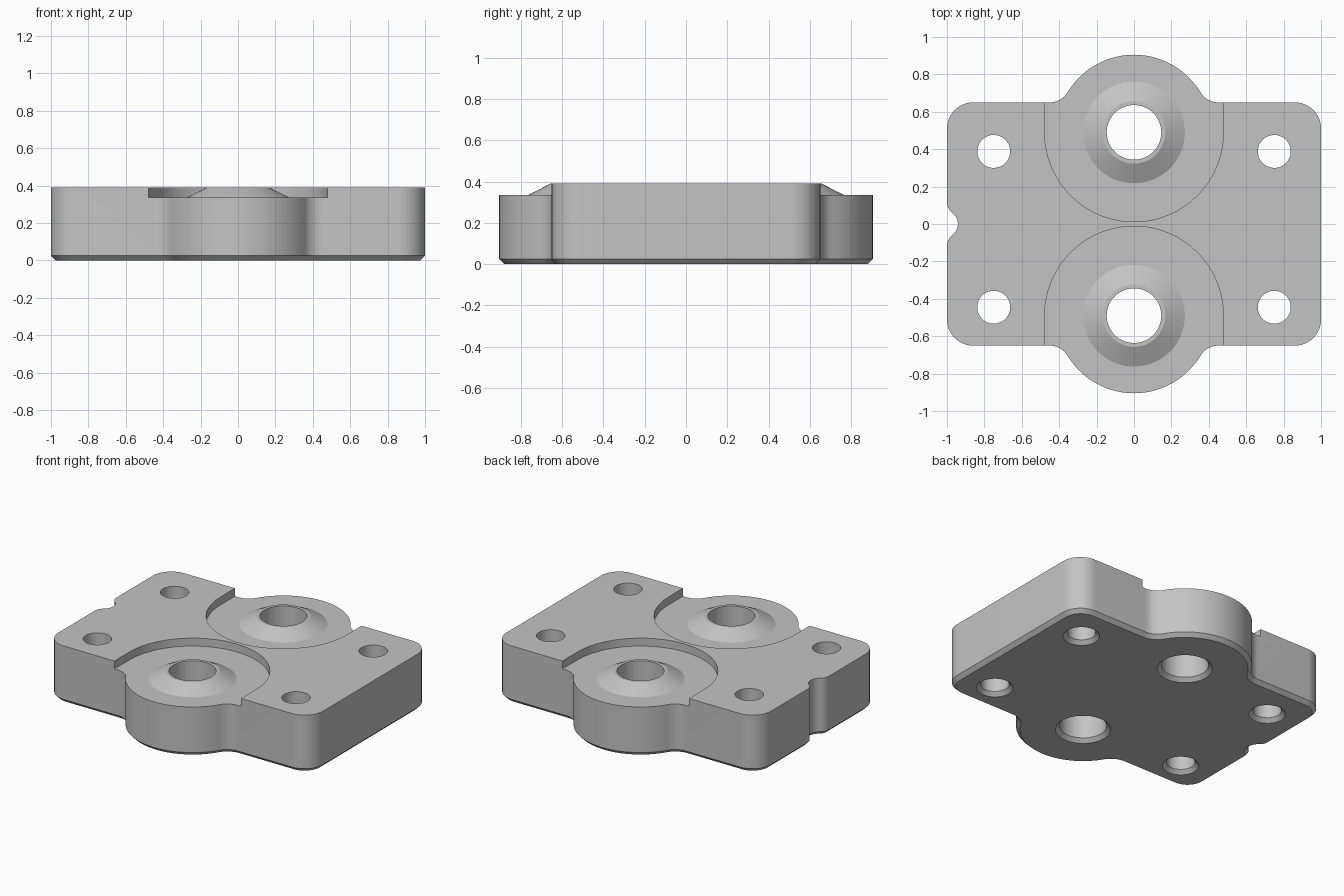
import bpy, bmesh
from math import sin, cos, atan, atan2, hypot, radians, degrees

HEIGHT, FLOOR, CHAMFER = 0.39, 0.336, 0.025
HALF_Y, CORNER = 0.65, 0.14
BORE_Y, BORE_R = 0.49, 0.146
LOBE_R, FILLET_R = 0.415, 0.113
RECESS_R = 0.478

cube = bpy.data.objects.get("Cube")
if cube:
    bpy.data.objects.remove(cube, do_unlink=True)

grey = bpy.data.materials.new("machined grey")
grey.use_nodes = True
grey.diffuse_color = (0.55, 0.55, 0.55, 1)
grey.node_tree.nodes["Principled BSDF"].inputs["Base Color"].default_value = (0.55, 0.55, 0.55, 1)


def arc(cx, cy, r, start, end, inset=0):
    """Arc points; clockwise arcs are concave, so an inset enlarges them."""
    r += inset if end < start else -inset
    n = max(4, round(abs(end - start) / 5))
    angles = [radians(start + (end - start) * i / n) for i in range(n + 1)]
    return [(cx + r * cos(a), cy + r * sin(a)) for a in angles]


def loft(name, loops):
    """Solid through a stack of (outline, z) loops, capped at both ends."""
    bm = bmesh.new()
    rings = [[bm.verts.new((x, y, z)) for x, y in pts] for pts, z in loops]
    for low, high in zip(rings, rings[1:]):
        for i in range(len(low)):
            j = (i + 1) % len(low)
            bm.faces.new((low[i], low[j], high[j], high[i]))
    bm.faces.new(rings[0][::-1])
    bm.faces.new(rings[-1])
    bmesh.ops.recalc_face_normals(bm, faces=bm.faces)
    mesh = bpy.data.meshes.new(name)
    bm.to_mesh(mesh)
    bm.free()
    mesh.materials.append(grey)
    ob = bpy.data.objects.new(name, mesh)
    bpy.context.collection.objects.link(ob)
    return ob


def turned(name, x, y, profile):
    """Round solid from (radius, z) pairs."""
    return loft(name, [(arc(x, y, r, 0, 360)[:-1], z) for r, z in profile])


def plate_outline(inset):
    """Rounded plate with a lobe front and back and a notch on one side."""
    fx = (LOBE_R + FILLET_R) ** 2 - (HALF_Y + FILLET_R - BORE_Y) ** 2
    fx, fy = fx ** 0.5, HALF_Y + FILLET_R
    lean = degrees(atan2(fy - BORE_Y, fx))
    depth, half_width = 0.058, 0.118
    turn = 2 * atan(depth / half_width)
    nr = half_width / (2 * sin(turn))
    turn = degrees(turn)
    arcs = [
        (1 - CORNER, HALF_Y - CORNER, CORNER, 0, 90),
        (fx, fy, FILLET_R, 270, 180 + lean),
        (0, BORE_Y, LOBE_R, lean, 180 - lean),
        (-fx, fy, FILLET_R, 360 - lean, 270),
        (CORNER - 1, HALF_Y - CORNER, CORNER, 90, 180),
        (nr - 1, half_width, nr, 180, 180 + turn),
        (depth - 1 - nr, 0, nr, turn, 0),
    ]
    pts = []
    for a in arcs:
        for p in arc(*a, inset):
            if not pts or hypot(p[0] - pts[-1][0], p[1] - pts[-1][1]) > 1e-5:
                pts.append(p)
    return pts + [(x, -y) for x, y in reversed(pts[:-1])]


def combine(target, tool, operation):
    tool.hide_render = True
    mod = target.modifiers.new(tool.name, 'BOOLEAN')
    mod.operation, mod.object, mod.solver = operation, tool, 'EXACT'
    bpy.context.view_layer.objects.active = target
    bpy.ops.object.modifier_apply(modifier=mod.name)
    bpy.data.objects.remove(tool, do_unlink=True)


def hole(name, x, y, r):
    """Through hole cutter, chamfered at the underside."""
    return turned(name, x, y, [(r + 2 * CHAMFER, -CHAMFER), (r, CHAMFER), (r, HEIGHT + 0.1)])


# Plate with a chamfered lower edge
full = plate_outline(0)
plate = loft("mounting_plate", [(plate_outline(CHAMFER), 0), (full, CHAMFER), (full, HEIGHT)])

for side in (1, -1):
    # Open-ended round recess
    slot = arc(0, -BORE_Y, RECESS_R, 0, 180) + [(-RECESS_R, -1.2), (RECESS_R, -1.2)]
    slot = [(x * -side, y * -side) for x, y in slot]
    combine(plate, loft("recess_cutter", [(slot, FLOOR), (slot, HEIGHT + 0.1)]), 'DIFFERENCE')
    # Conical boss with its bore
    boss = turned("boss", 0, side * BORE_Y, [(0.272, 0.28), (0.272, FLOOR), (0.167, HEIGHT)])
    combine(plate, boss, 'UNION')
    combine(plate, hole("bore_cutter", 0, side * BORE_Y, BORE_R), 'DIFFERENCE')

# Four bolt holes
for x in (-0.75, 0.75):
    for y in (-0.445, 0.388):
        combine(plate, hole("bolt_hole_cutter", x, y, 0.088), 'DIFFERENCE')

bpy.ops.object.select_all(action='DESELECT')
plate.select_set(True)
bpy.context.view_layer.objects.active = plate
bpy.ops.object.shade_smooth_by_angle(angle=radians(20))
